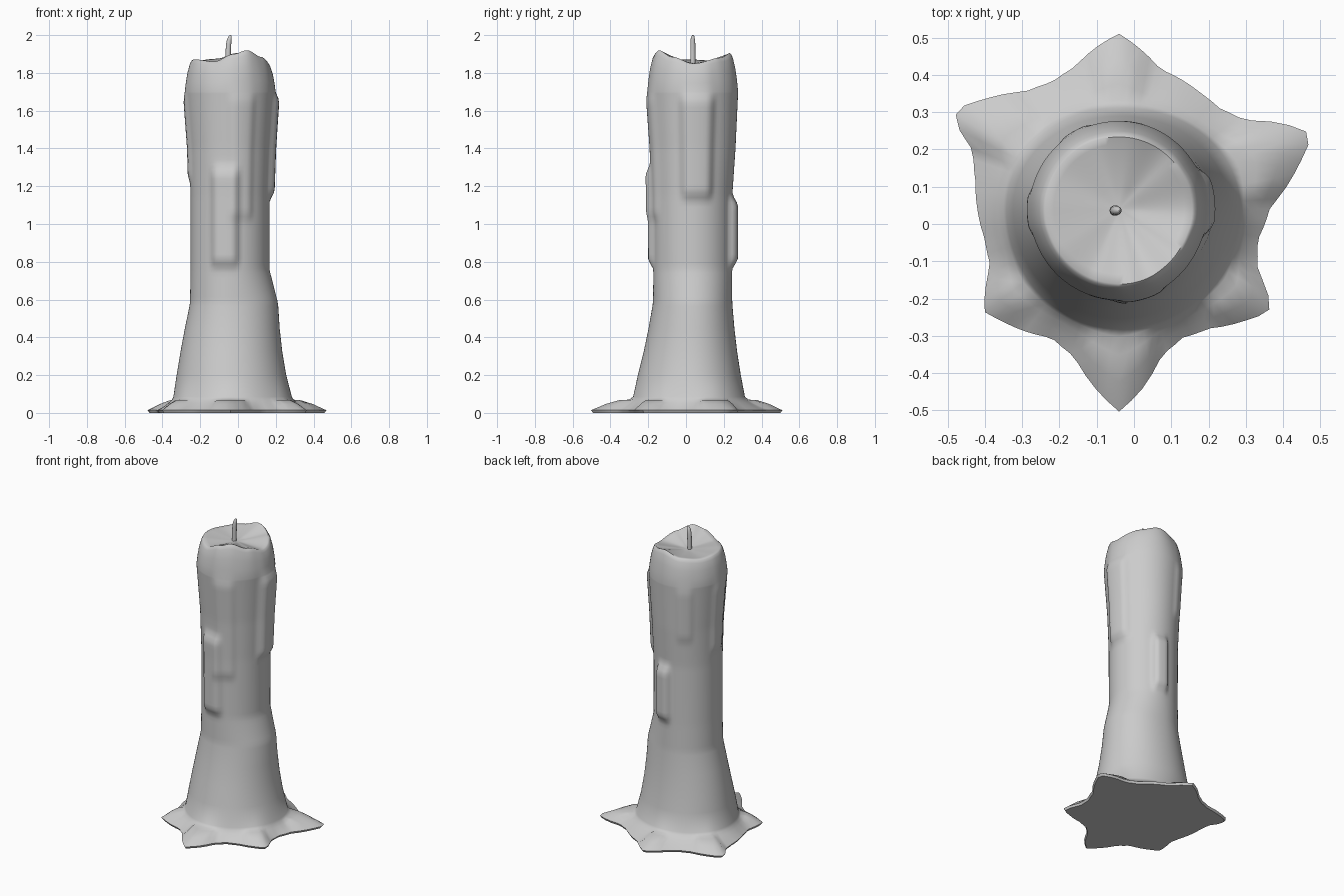
import bpy, bmesh, math
from mathutils import Vector

if "Cube" in bpy.data.objects:
    bpy.data.objects.remove(bpy.data.objects["Cube"])

CX, CY, N = -0.04, 0.04, 96
BASE_Z = 0.0

# star-shaped wax puddle outline, seen from above
OUTLINE = [(-.04, .51), (.01, .475), (.07, .415), (.18, .35), (.23, .31), (.295, .277),
           (.4, .27), (.478, .24), (.44, .155), (.365, .045), (.33, -.045), (.33, -.12),
           (.36, -.19), (.363, -.235), (.295, -.26), (.2, -.28), (.13, -.305), (.075, -.35),
           (.02, -.445), (-.04, -.503), (-.1, -.445), (-.16, -.355), (-.22, -.305),
           (-.355, -.26), (-.402, -.235), (-.4, -.19), (-.385, -.11), (-.4, -.04),
           (-.42, .04), (-.425, .115), (-.43, .195), (-.47, .255), (-.48, .307),
           (-.4, .335), (-.29, .355), (-.22, .38), (-.16, .42), (-.1, .475)]
STAR = sorted((math.degrees(math.atan2(y - CY, x - CX)) % 360,
               math.hypot(x - CX, y - CY)) for x, y in OUTLINE)
# melted rim height by angle
RIM = [(0, 1.85), (45, 1.88), (80, 1.905), (112, 1.875), (150, 1.865), (180, 1.87),
       (210, 1.87), (245, 1.86), (275, 1.9), (295, 1.92), (325, 1.885)]
# body: height, radius towards right, back, left, front
BODY = [(.085, .325, .272, .302, .32), (.2, .295, .25, .285, .295), (.38, .265, .222, .255, .25),
        (.58, .252, .205, .214, .215), (.76, .206, .203, .211, .212), (1.15, .206, .205, .211, .214),
        (1.4, .215, .222, .218, .222), (1.7, .235, .236, .24, .244)]
# drips: angle, half width in degrees, bottom, top, thickness
DRIPS = [(5, 28, 1.11, 1.69, .027), (262, 24, .75, 1.3, .028), (285, 22, 1.0, 1.69, .012),
         (80, 18, .75, 1.14, .032), (182, 20, 1.2, 1.69, .012), (120, 16, 1.3, 1.69, .008)]


def smooth(t):
    t = max(0, min(1, t))
    return t * t * (3 - 2 * t)


def around(table, a, ease=False):
    pts = [(table[-1][0] - 360, table[-1][1])] + table + [(table[0][0] + 360, table[0][1])]
    for (a0, v0), (a1, v1) in zip(pts, pts[1:]):
        if a0 <= a <= a1:
            t = (a - a0) / (a1 - a0)
            return v0 + (v1 - v0) * (smooth(t) if ease else t)


def body_radius(a, z):
    lo, hi = next(((p, q) for p, q in zip(BODY, BODY[1:]) if z <= q[0]), (BODY[-2], BODY[-1]))
    t = min(1, (z - lo[0]) / (hi[0] - lo[0]))
    r, b, l, f = [p + (q - p) * t for p, q in zip(lo[1:], hi[1:])]
    c, s = math.cos(math.radians(a)), math.sin(math.radians(a))
    rad = c * c * (r if c > 0 else l) + s * s * (b if s > 0 else f)
    for da, w, z0, z1, amp in DRIPS:
        d = abs((a - da + 180) % 360 - 180) / w
        if d < 1:
            # tapering tip at the bottom, soft fade at the top
            rad += amp * smooth((1 - d) * 1.7) * smooth((z - z0) / .07) * smooth((z1 + .03 - z) / .08)
    return rad


angles = [360 * i / N for i in range(N)]
star = [around(STAR, a) for a in angles]
rim = [around(RIM, a, True) for a in angles]
bm = bmesh.new()
rings = []


def add_ring(points):
    rings.append([bm.verts.new((CX + r * math.cos(math.radians(a)),
                                CY + r * math.sin(math.radians(a)), z))
                  for a, (r, z) in zip(angles, points)])


# puddle skirt
add_ring([(s * .98, BASE_Z) for s in star])
add_ring([(s, .014) for s in star])
for t, z in ((.35, .032), (.68, .053), (.9, .07)):
    add_ring([(s + (body_radius(a, .085) - s) * t, z + (.015 if s > .43 and t < .9 else 0))
              for a, s in zip(angles, star)])
# column with drips
z = .085
while z < 1.7:
    add_ring([(body_radius(a, z), z) for a in angles])
    z += .12 if z < .55 else .025
# shoulder and melted rim, then the dished top
for t, k in ((0, 1), (.3, .975), (.6, .94), (.88, .885), (.97, .85), (1, .82)):
    add_ring([(body_radius(a, 1.7) * k, 1.7 + (h - 1.7) * t) for a, h in zip(angles, rim)])
for k, t in ((.175, .85), (.12, .5), (.06, .2)):
    add_ring([(k, 1.85 + (h - 1.85) * t) for h in rim])

for r0, r1 in zip(rings, rings[1:]):
    for i in range(N):
        j = (i + 1) % N
        bm.faces.new((r0[i], r0[j], r1[j], r1[i]))
bm.faces.new(rings[0][::-1])
centre = bm.verts.new((CX, CY, 1.85))
for i in range(N):
    bm.faces.new((rings[-1][i], rings[-1][(i + 1) % N], centre))
mesh = bpy.data.meshes.new("candle_wax")
bm.to_mesh(mesh)
bm.free()
wax = bpy.data.objects.new("candle_wax", mesh)
bpy.context.collection.objects.link(wax)

# bent wick with a tapered tip
curve = bpy.data.curves.new("wick", 'CURVE')
curve.dimensions = '3D'
curve.bevel_depth = .014
curve.bevel_resolution = 3
curve.use_fill_caps = True
path = [(-.052, 1.83, 1), (-.052, 1.9, 1), (-.05, 1.95, 1), (-.046, 1.975, .9),
        (-.041, 1.993, .6), (-.038, 2.0, .15)]
spline = curve.splines.new('POLY')
spline.points.add(len(path) - 1)
for p, (x, z, r) in zip(spline.points, path):
    p.co = (x, .036, z, 1)
    p.radius = r
tmp = bpy.data.objects.new("wick_path", curve)
bpy.context.collection.objects.link(tmp)
bpy.context.view_layer.update()
wick_mesh = bpy.data.meshes.new_from_object(tmp.evaluated_get(bpy.context.evaluated_depsgraph_get()))
bpy.data.objects.remove(tmp)
wick = bpy.data.objects.new("wick", wick_mesh)
bpy.context.collection.objects.link(wick)

for ob in (wax, wick):
    bpy.ops.object.select_all(action='DESELECT')
    ob.select_set(True)
    bpy.context.view_layer.objects.active = ob
    bpy.ops.object.shade_smooth_by_angle(angle=math.radians(50))
